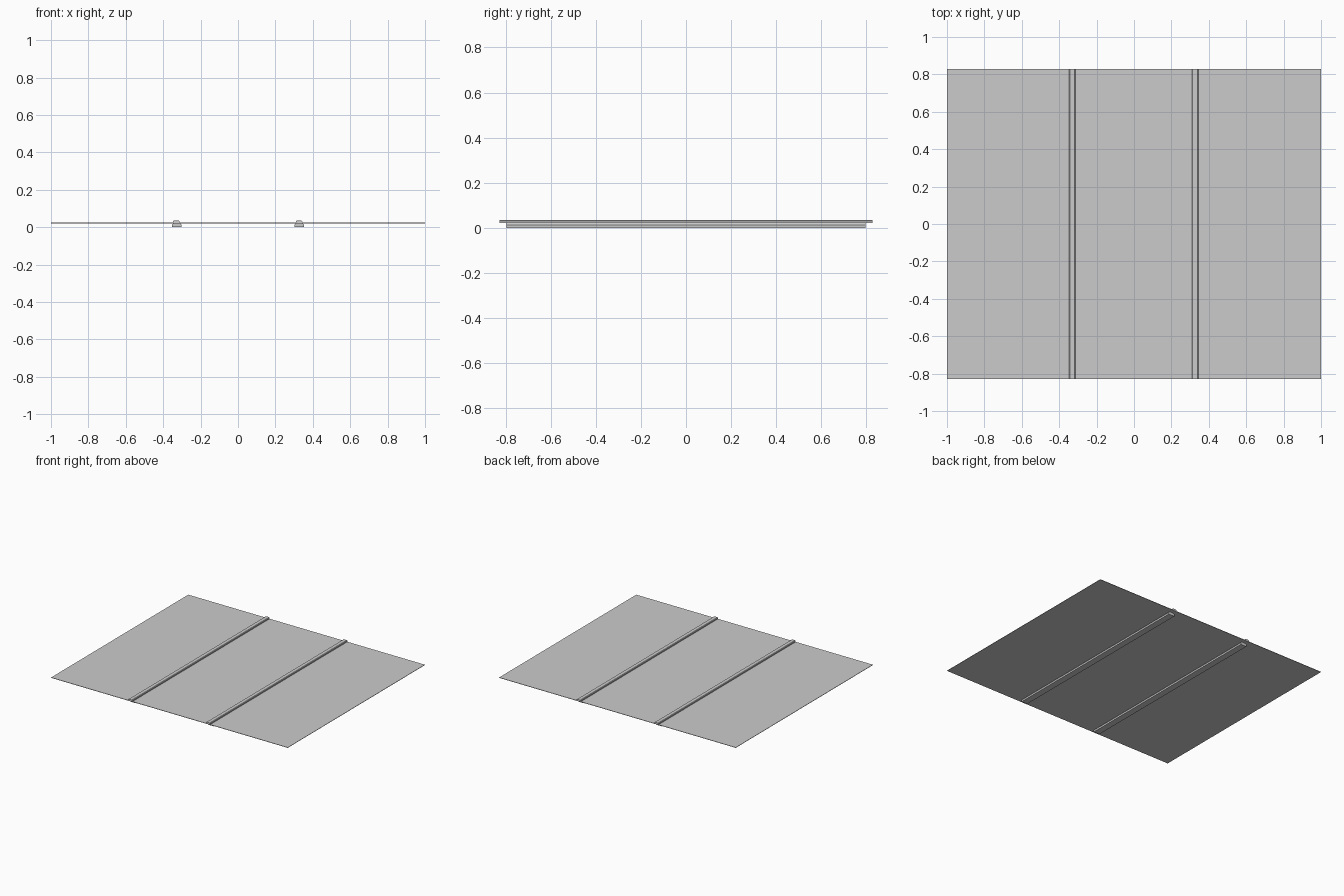
import bpy

if "Cube" in bpy.data.objects:
    bpy.data.objects.remove(bpy.data.objects["Cube"])


def prism(name, profile, half_len):
    """Extrude an x/z profile along y."""
    n = len(profile)
    verts = [(x, y, z) for y in (-half_len, half_len) for x, z in profile]
    faces = [tuple(range(n)), tuple(range(2 * n - 1, n - 1, -1))]
    faces += [(i, i + n, (i + 1) % n + n, (i + 1) % n) for i in range(n)]
    mesh = bpy.data.meshes.new(name)
    mesh.from_pydata(verts, [], faces)
    obj = bpy.data.objects.new(name, mesh)
    bpy.context.collection.objects.link(obj)
    return obj


# Thin flat sheet
prism("sheet", [(-1, 0.021), (1, 0.021), (1, 0.024), (-1, 0.024)], 0.828)

for side, x in (("left", -0.33), ("right", 0.327)):
    # Raised seam strip with a slightly narrowed top
    prism(side + "_seam_strip",
          [(x - 0.018, 0.022), (x + 0.018, 0.022), (x + 0.017, 0.031),
           (x + 0.013, 0.035), (x - 0.013, 0.035), (x - 0.017, 0.031)], 0.828)
    # Supporting rail underneath: wide foot and tapered shoulder
    c = -0.327 if x < 0 else 0.327
    prism(side + "_support_rail",
          [(c - 0.025, 0), (c + 0.025, 0), (c + 0.025, 0.013),
           (c + 0.018, 0.021), (c - 0.018, 0.021), (c - 0.025, 0.013)], 0.795)
